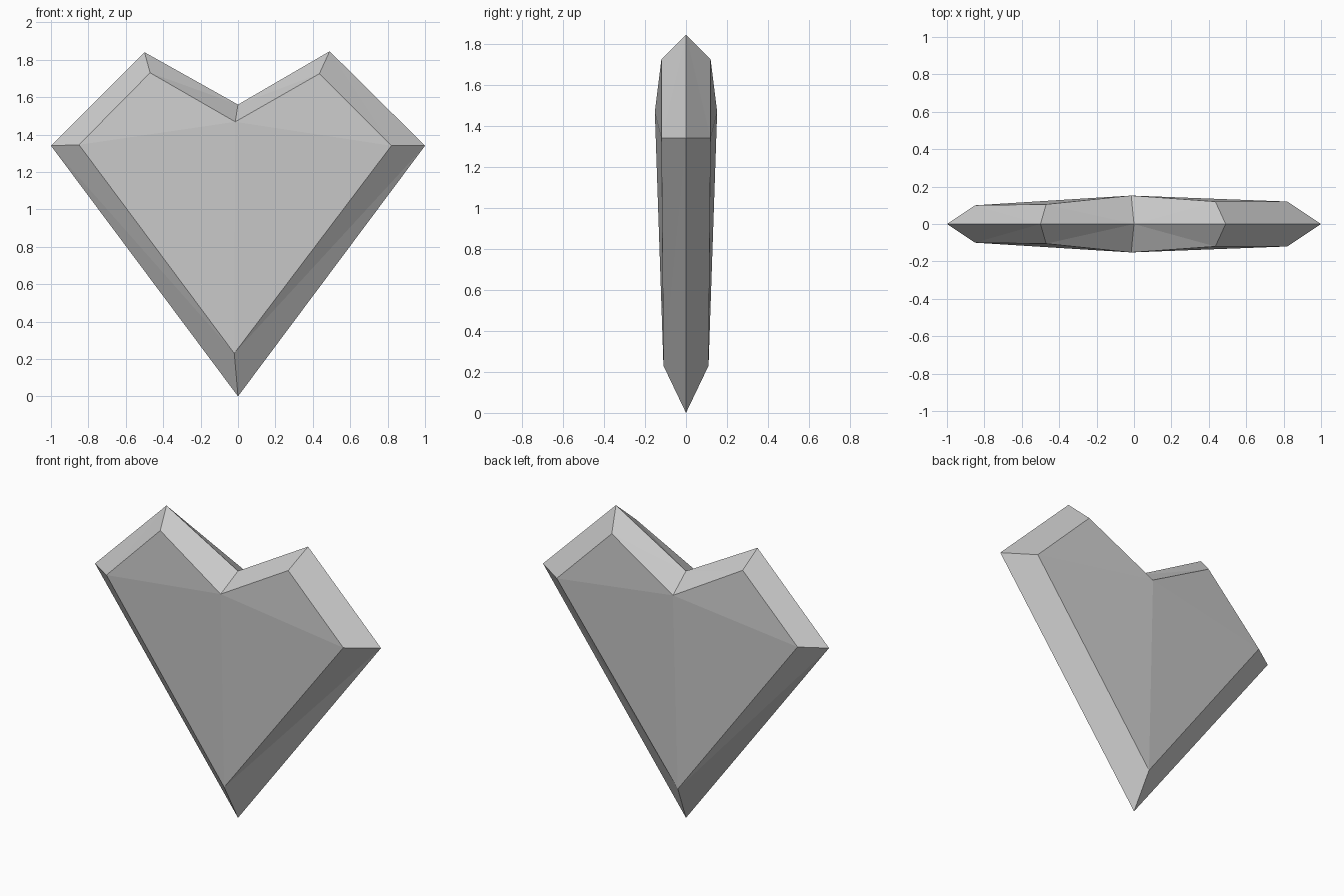
import bpy
import bmesh

cube = bpy.data.objects.get("Cube")
if cube:
    bpy.data.objects.remove(cube, do_unlink=True)

# Plain grey stone
grey = bpy.data.materials.new("grey_stone")
grey.use_nodes = True
grey.diffuse_color = (0.6, 0.6, 0.6, 1)
bsdf = next(n for n in grey.node_tree.nodes if n.type == 'BSDF_PRINCIPLED')
bsdf.inputs["Base Color"].default_value = grey.diffuse_color

# Heart outline on the middle plane (x, z), starting at the bottom tip
rim = [(0, 0), (1, 1.34), (0.49, 1.845), (0, 1.56), (-0.5, 1.84), (-1, 1.34)]
# Matching corners of the raised front face (x, depth, z)
face = [(-0.02, -0.11, 0.23), (0.82, -0.12, 1.34), (0.435, -0.12, 1.725),
        (-0.015, -0.152, 1.468), (-0.47, -0.105, 1.73), (-0.85, -0.1, 1.345)]

bm = bmesh.new()
outer = [bm.verts.new((x, 0, z)) for x, z in rim]
inner = [bm.verts.new(p) for p in face]
count = len(rim)
notch = count // 2

# Bevelled border, each side split into two facets
for i in range(count):
    j = (i + 1) % count
    if i < notch:
        bm.faces.new((outer[i], outer[j], inner[i]))
        bm.faces.new((outer[j], inner[j], inner[i]))
    else:
        bm.faces.new((outer[i], outer[j], inner[j]))
        bm.faces.new((outer[i], inner[j], inner[i]))

# Main facets fanning out from the notch
for k in range(1, count - 1):
    a, b = (notch + k) % count, (notch + k + 1) % count
    bm.faces.new((inner[notch], inner[a], inner[b]))

# Point every front facet outwards
bm.normal_update()
for f in bm.faces:
    if f.normal.y > 0:
        f.normal_flip()

mesh = bpy.data.meshes.new("heart_gem")
bm.to_mesh(mesh)
bm.free()
mesh.materials.append(grey)
gem = bpy.data.objects.new("heart_gem", mesh)
bpy.context.collection.objects.link(gem)

# The back repeats the front
mirror = gem.modifiers.new("back_half", 'MIRROR')
mirror.use_axis = (False, True, False)
mirror.use_clip = True
